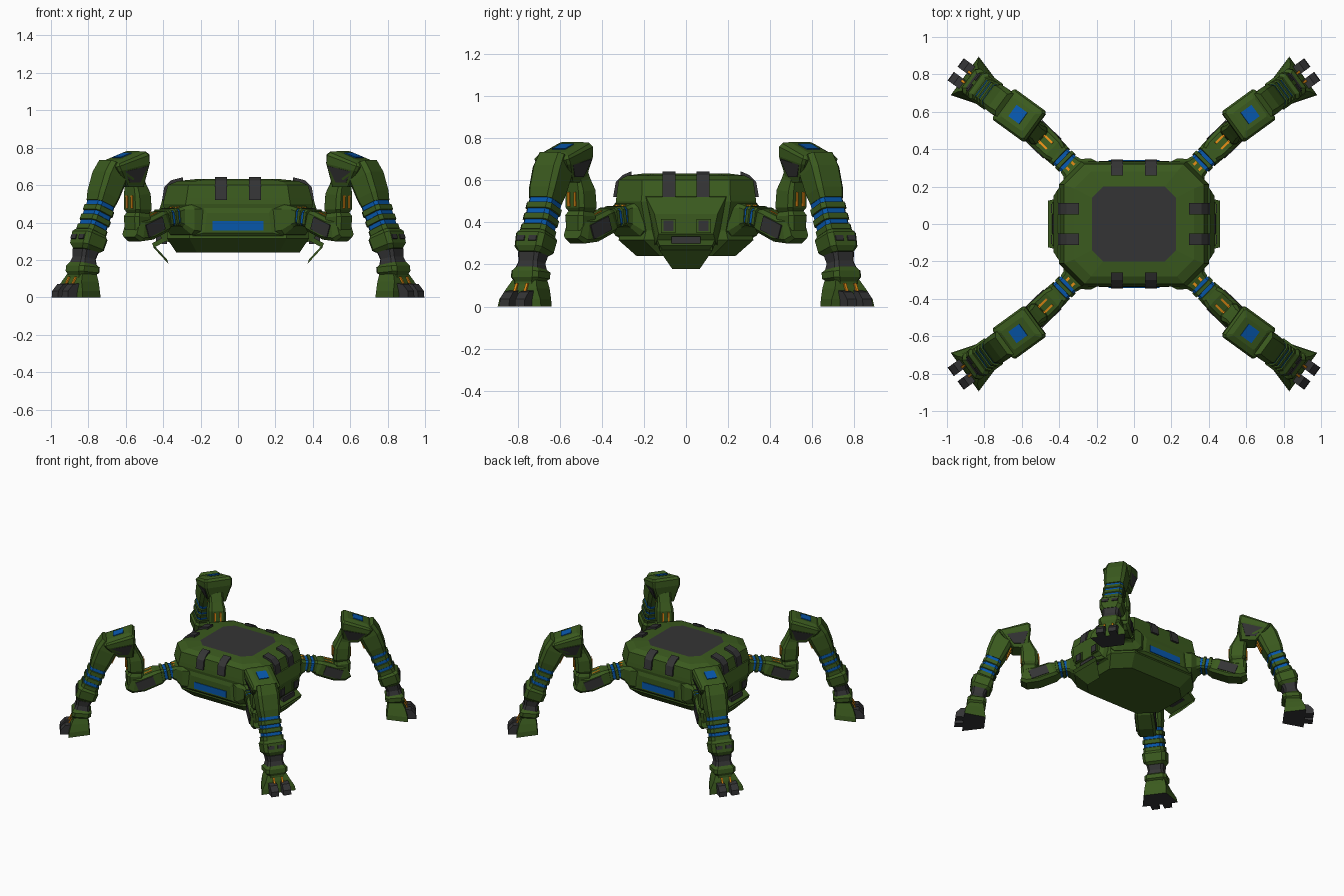
import bpy, bmesh, math
from mathutils import Vector

if "Cube" in bpy.data.objects:
    bpy.data.objects.remove(bpy.data.objects["Cube"])


def material(name, rgb):
    m = bpy.data.materials.new(name)
    m.diffuse_color = (*rgb, 1)
    m.use_nodes = True
    m.node_tree.nodes["Principled BSDF"].inputs["Base Color"].default_value = m.diffuse_color
    return m


MATS = [material("army green", (0.043, 0.102, 0.013)), material("dark grey", (0.034, 0.034, 0.035)),
        material("blue", (0.002, 0.095, 0.41)), material("orange", (0.80, 0.27, 0.008))]
GREEN, GREY, BLUE, ORANGE = range(4)


def loft(name, rings, cols=GREEN, caps=None, mirror=(True, True)):
    """Skin rings of points; cols is one colour or one per band; mirrored about the centre."""
    bm = bmesh.new()
    n = len(rings[0])
    vs = [[bm.verts.new(p) for p in ring] for ring in rings]
    col = lambda i: cols if isinstance(cols, int) else cols[i]
    for i in range(len(rings) - 1):
        for j in range(n):
            k = (j + 1) % n
            bm.faces.new((vs[i][j], vs[i][k], vs[i + 1][k], vs[i + 1][j])).material_index = col(i)
    caps = caps or (col(0), col(len(rings) - 2))
    bm.faces.new(vs[0]).material_index = caps[0]
    bm.faces.new(vs[-1]).material_index = caps[1]
    bmesh.ops.recalc_face_normals(bm, faces=bm.faces)
    me = bpy.data.meshes.new(name)
    bm.to_mesh(me)
    bm.free()
    for m in MATS:
        me.materials.append(m)
    ob = bpy.data.objects.new(name, me)
    bpy.context.collection.objects.link(ob)
    if any(mirror):
        mod = ob.modifiers.new("mirror", 'MIRROR')
        mod.use_axis = (mirror[0], mirror[1], False)
        mod.use_mirror_merge = False
    return ob


def octagon(a, b, c):
    """Rectangle of half sizes a, b with corners cut by c."""
    return [(a, -b + c), (a, b - c), (a - c, b), (-a + c, b),
            (-a, b - c), (-a, -b + c), (-a + c, -b), (a - c, -b)]


def prism(name, profile, axis, lo, hi, col=GREEN, mirror=(True, True)):
    """Extrude a (side, z) profile along x or y."""
    put = (lambda t, s, z: (t, s, z)) if axis == 'x' else (lambda t, s, z: (s, t, z))
    return loft(name, [[put(t, *p) for p in profile] for t in (lo, hi)], col, mirror=mirror)


class Frame:
    """Vertical plane through a leg: r runs outward, t sideways."""
    def __init__(self, x, y, yaw):
        a = math.radians(yaw)
        self.o = Vector((x, y, 0))
        self.u = Vector((math.cos(a), math.sin(a), 0))
        self.v = Vector((-math.sin(a), math.cos(a), 0))

    def at(self, r, t, z):
        return self.o + self.u * r + self.v * t + Vector((0, 0, z))

    def limb(self, name, sections, cols=GREEN, caps=None, cut=0.3):
        """Sections are (r, z, half depth, half width, direction in degrees)."""
        rings = []
        for r, z, d, w, ang in sections:
            a = math.radians(ang)
            rings.append([self.at(r - math.sin(a) * p, q, z + math.cos(a) * p)
                          for p, q in octagon(d, w, cut * min(d, w))])
        return loft(name, rings, cols, caps)

    def slab(self, name, r, z, ang, length, width, lift, col, t0=0, thick=0.008):
        """Thin plate lying along a limb, lifted off its axis."""
        a = math.radians(ang)
        rings = []
        for h in (lift, lift + thick):
            rings.append([self.at(r + math.cos(a) * s * length / 2 - math.sin(a) * h, t0 + q * width / 2,
                                  z + math.sin(a) * s * length / 2 + math.cos(a) * h)
                          for s, q in ((-1, -1), (1, -1), (1, 1), (-1, 1))])
        return loft(name, rings, col)


# Hull with grey top deck
hull = [(.24, .33, .235, .11), (.315, .38, .32, .12), (.36, .375, .31, .12), (.50, .40, .333, .12),
        (.53, .395, .33, .12), (.60, .375, .32, .11), (.622, .32, .28, .09), (.632, .225, .20, .06)]
loft("hull", [[(x, y, z) for x, y in octagon(a, b, c)] for z, a, b, c in hull],
     caps=(GREEN, GREY), mirror=(False, False))


# Grey clamps bent over the rim
def clamp(s, reach):
    return [(s - reach, .615), (s - reach, .642), (s - .03, .625), (s + .004, .59),
            (s + .016, .52), (s - .02, .52), (s - .03, .59)]


prism("front_clamp", clamp(.33, .07), 'x', .06, .122, GREY)
prism("side_clamp", clamp(.39, .095), 'y', .05, .112, GREY)


# Front and back raised panels with a blue light bar
def facing(y, w0, w1, z0, z1):
    return [(-w0, y, z0), (w0, y, z0), (w1, y, z1), (-w1, y, z1)]


loft("front_panel", [facing(.30, .25, .20, .32, .50), facing(.325, .24, .19, .33, .495),
                     facing(.337, .18, .165, .345, .45)], mirror=(False, True))
loft("light_bar", [facing(y, .137, .137, .358, .408) for y in (.333, .342)], BLUE, mirror=(False, True))


# Side armour blocks with windows
def siding(x, w0, w1, z0, z1):
    return [(x, -w0, z0), (x, w0, z0), (x, w1, z1), (x, -w1, z1)]


loft("side_armour", [siding(.36, .15, .20, .29, .53), siding(.405, .14, .19, .31, .52),
                     siding(.43, .13, .15, .345, .44)], mirror=(True, False))
prism("window_frame", [(.41, .345), (.438, .35), (.438, .415), (.41, .42)], 'y', .05, .118)
prism("side_window", [(.435, .358), (.444, .358), (.444, .408), (.435, .408)], 'y', .06, .107, GREY)
prism("side_vent", [(.38, .285), (.44, .288), (.436, .333), (.38, .333)], 'y', -.068, .068, GREY, (True, False))

# Bent guard plate below each side
loft("guard_plate", [[(x + s * .004, s2 * w, z + s * .012) for s, s2 in ((-1, -1), (-1, 1), (1, 1), (1, -1))]
                     for x, z, w in ((.365, .325, .145), (.455, .277, .125), (.375, .19, .065))],
     mirror=(True, False))

# Inner half of each leg: hip, bellows, forearm and upright arm
inner = Frame(.33, .30, 44)
inner.limb("hip_mount", [(-.12, .41, .09, .13, 0), (-.035, .415, .08, .105, 0), (.0, .43, .055, .066, 0),
                         (.025, .43, .045, .06, -5)])
rings = []
for i in range(2):
    r, z = .02 + i * .043, .432 - i * .007
    rings += [(r, z, .041, .056, -10), (r + .02, z - .002, .041, .056, -10),
              (r + .022, z - .002, .048, .064, -10), (r + .041, z - .004, .048, .064, -10)]
inner.limb("hip_bellows", rings, [(BLUE, GREEN, GREEN, GREEN)[i % 4] for i in range(7)])
inner.limb("elbow_block", [(.09, .42, .045, .05, -25), (.125, .407, .058, .065, -25),
                           (.24, .365, .06, .068, -20), (.30, .36, .062, .065, 10),
                           (.335, .37, .05, .055, 20)])
for side in (-1, 1):
    inner.slab("elbow_grey_panel", .22, .375, -20, .13, .008, -.035, GREY, side * .068, .07)
inner.limb("upright_arm", [(.29, .36, .055, .055, 90), (.29, .43, .06, .06, 93), (.285, .45, .05, .05, 95),
                           (.285, .47, .06, .062, 90), (.29, .55, .058, .06, 85),
                           (.305, .60, .045, .05, 80), (.33, .66, .04, .05, 75)])
for k in (-1, 1):
    inner.slab("arm_orange_mark", .288, .51, 90, .07, .013, .057, ORANGE, k * .02)
    inner.slab("arm_outer_orange_mark", .288, .51, 90, .07, .013, -.065, ORANGE, k * .02)
    inner.slab("hip_orange_mark", .175, .389, -21, .06, .012, .053, ORANGE, k * .022)
    inner.slab("hip_orange_tick", .012, .43, -2, .022, .014, .046, ORANGE, k * .02)

# Outer half of each leg: knee head sloping outward, shin bellows and ankle
outer = Frame(.62, .585, 36)
outer.limb("knee_head", [(-.05, .59, .055, .058, 90), (-.017, .695, .105, .10, 78), (-.007, .73, .113, .102, 73),
                         (-.004, .745, .102, .092, 71), (.0, .757, .075, .06, 71)], cut=.12)
outer.slab("knee_light", .0, .757, -19, .075, .075, -.003, BLUE)
for s in (-1, 1):
    loft("knee_side_panel", [[outer.at(r, s * (w + h), z) for r, z, w in
                              ((-.10, .702, .098), (.05, .672, .093), (.0, .615, .068), (-.07, .615, .068))]
                             for h in (-.003, .004)], GREY)
outer.limb("thigh", [(.05, .70, .07, .075, -60), (.085, .64, .075, .08, -65), (.125, .545, .068, .076, -68),
                     (.142, .50, .06, .068, -68)])
for k in (-1, 1):
    outer.slab("thigh_orange_mark", .095, .61, -66, .11, .014, -.081, ORANGE, k * .02)
rings = []
for i in range(3):
    r, z = .140 + i * .022, .498 - i * .052
    c = math.cos(math.radians(-67)), math.sin(math.radians(-67))
    for s, d, w in ((0, .056, .067), (.022, .056, .067), (.025, .062, .074), (.053, .062, .074)):
        rings.append((r + c[0] * s, z + c[1] * s, d, w, -67))
outer.limb("shin_bellows", rings, [(BLUE, GREEN, GREEN, GREEN)[i % 4] for i in range(11)])
outer.limb("shin_pad", [(.20, .355, .055, .065, -68), (.212, .33, .075, .085, -70),
                        (.232, .27, .072, .08, -72), (.24, .25, .055, .06, -75)])
for k in (-1, 1):
    outer.slab("shin_pad_slot", .222, .30, -70, .025, .045, .071, GREY, k * .035)
outer.limb("ankle", [(.24, .25, .055, .062, -78), (.25, .21, .047, .055, -80), (.255, .18, .055, .064, -80),
                     (.258, .165, .068, .08, -85), (.262, .135, .068, .08, -85), (.265, .12, .055, .065, -90),
                     (.268, .10, .055, .065, -90)], [GREY, GREY, GREEN, GREEN, GREEN, GREEN])


# Flared foot with two grey toes
def sole(z, r0, r1, w0, w1):
    return [outer.at(r, t, z) for r, t in ((r0, -w0), (r1, -w1), (r1, w1), (r0, w0))]


loft("foot", [sole(.0, .20, .352, .08, .127), sole(.035, .205, .348, .08, .12),
              sole(.085, .21, .333, .075, .09), sole(.125, .215, .312, .065, .07)], caps=(GREY, GREEN))
for t in (-.045, .045):
    loft("toe", [[outer.at(r, t + s * .028, z) for r, z in
                  ((.30, 0), (.412, 0), (.408, .035), (.375, .07), (.30, .08))]
                 for s in (-1, 1)], GREY)
for k in (-1, 1):
    outer.slab("foot_orange_mark", .335, .08, -63, .06, .013, .004, ORANGE, k * .03)
